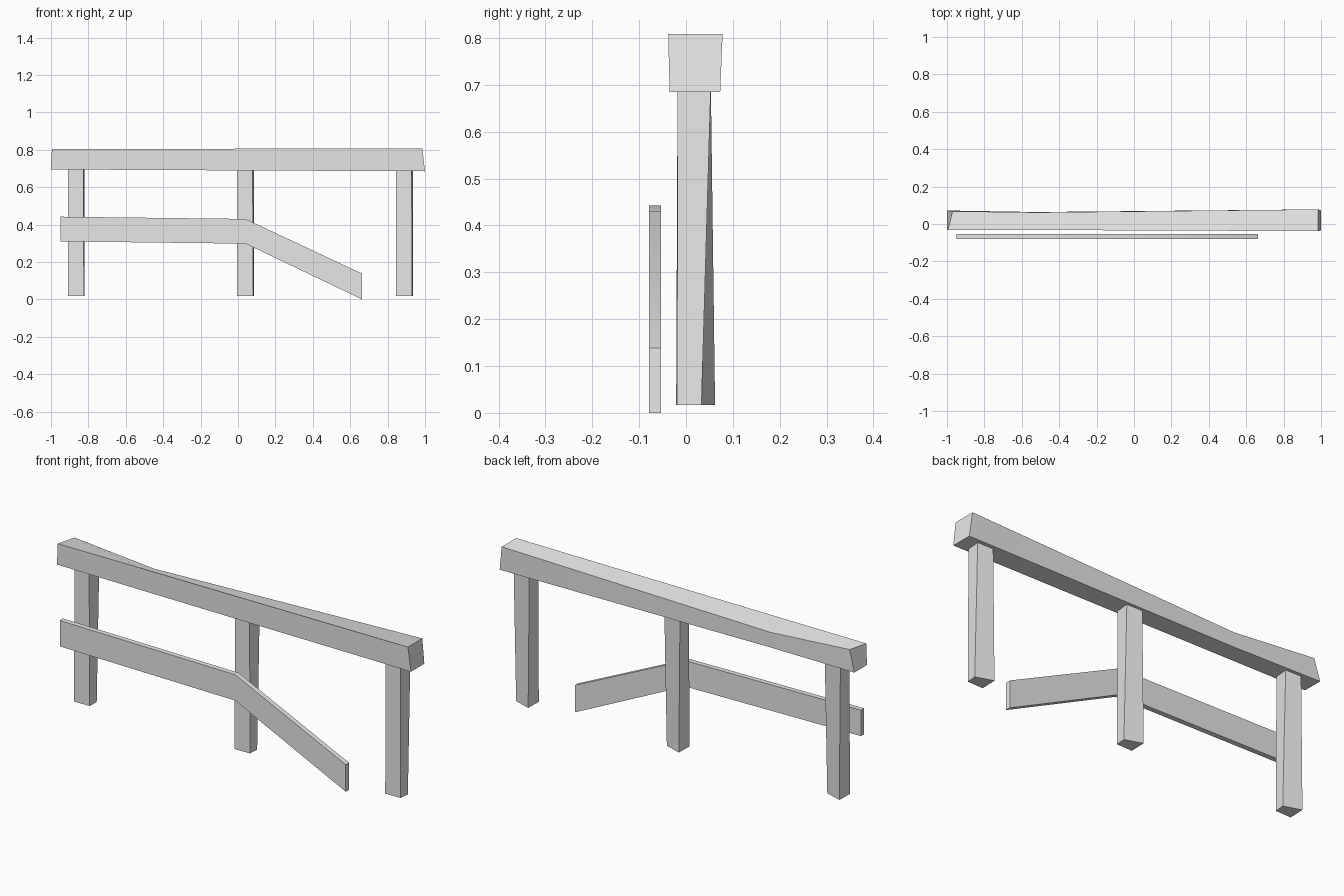
import bpy
import math

cube = bpy.data.objects.get("Cube")
if cube:
    bpy.data.objects.remove(cube, do_unlink=True)

# Single pale timber colour
COLOUR = (0.8, 0.8, 0.8, 1.0)
timber = bpy.data.materials.new("pale_grey_timber")
timber.use_nodes = True
timber.diffuse_color = COLOUR
timber.node_tree.nodes["Principled BSDF"].inputs["Base Color"].default_value = COLOUR


def loft(name, sections):
    """Solid through a row of four-cornered sections, with capped ends."""
    verts = [corner for section in sections for corner in section]
    last = len(verts) - 4
    faces = [(0, 1, 2, 3), (last + 3, last + 2, last + 1, last)]
    for start in range(0, last, 4):
        for i in range(4):
            j = (i + 1) % 4
            faces.append((start + i, start + 4 + i, start + 4 + j, start + j))
    mesh = bpy.data.meshes.new(name)
    mesh.from_pydata(verts, [], faces)
    mesh.materials.append(timber)
    obj = bpy.data.objects.new(name, mesh)
    bpy.context.collection.objects.link(obj)
    bpy.ops.object.select_all(action="DESELECT")
    obj.select_set(True)
    bpy.context.view_layer.objects.active = obj
    bpy.ops.object.mode_set(mode="EDIT")
    bpy.ops.mesh.select_all(action="SELECT")
    bpy.ops.mesh.normals_make_consistent(inside=False)
    bpy.ops.object.mode_set(mode="OBJECT")
    bpy.ops.object.shade_smooth_by_angle(angle=math.radians(30))
    return obj


# Posts: the back face is skewed at the foot and squares up at the top
def post(name, x):
    foot = [(x - 0.045, -0.021, 0.017), (x + 0.041, -0.019, 0.017),
            (x + 0.045, 0.033, 0.017), (x - 0.043, 0.062, 0.017)]
    head = [(x - 0.045, -0.017, 0.7), (x + 0.038, -0.018, 0.7),
            (x + 0.045, 0.053, 0.7), (x - 0.043, 0.053, 0.7)]
    loft(name, [foot, head])


for label, x in (("right", -0.865), ("middle", 0.04), ("left", 0.89)):
    post(label + "_post", x)

# Top rail: worn down along its rear upper edge, with uneven sawn ends
loft("top_rail", [
    [(-1.0, -0.03, 0.695), (-1.0, 0.072, 0.695),
     (-0.97, 0.068, 0.803), (-0.995, -0.031, 0.803)],
    [(-0.52, -0.031, 0.692), (-0.52, 0.064, 0.692),
     (-0.52, 0.062, 0.768), (-0.52, -0.032, 0.804)],
    [(1.0, -0.035, 0.685), (1.0, 0.073, 0.685),
     (0.985, 0.078, 0.808), (0.985, -0.038, 0.808)],
])

# Lower board: level at first, then broken and sagging to the ground
FRONT, BACK = -0.079, -0.053
loft("broken_board", [
    [(x, FRONT, low), (x, BACK, low), (x, BACK, high), (x, FRONT, high)]
    for x, low, high in ((-0.95, 0.31, 0.442), (0.04, 0.298, 0.43), (0.663, 0.0, 0.138))
])
